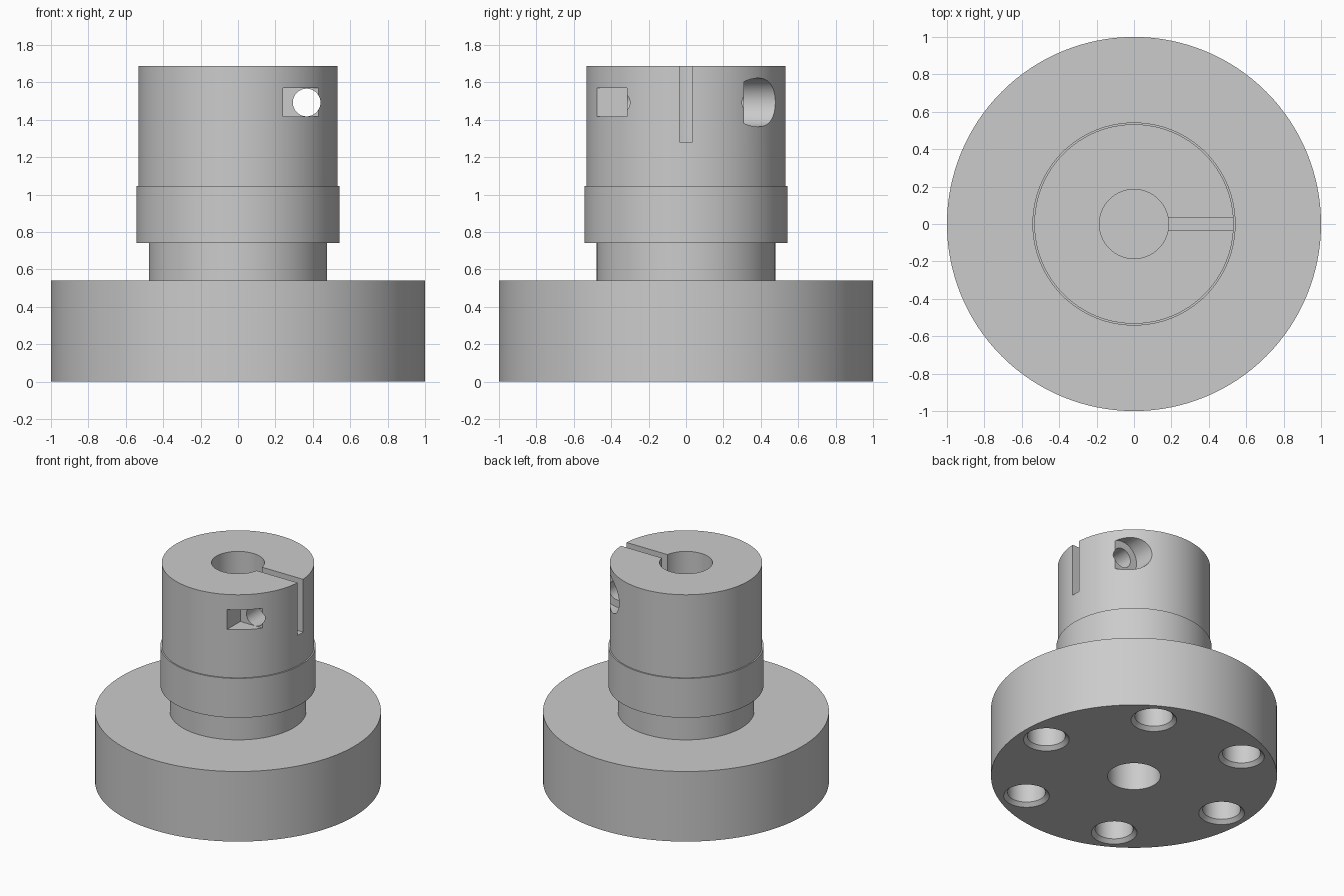
import bpy, bmesh
from math import radians, cos, sin, pi
from mathutils import Matrix, Vector

if "Cube" in bpy.data.objects:
    bpy.data.objects.remove(bpy.data.objects["Cube"])

SIDES = 128
CLAMP_X, CLAMP_Z = 0.367, 1.492

metal = bpy.data.materials.new("plain_grey_metal")
metal.use_nodes = True
colour = (0.6, 0.6, 0.6, 1)
metal.diffuse_color = colour
metal.node_tree.nodes["Principled BSDF"].inputs["Base Color"].default_value = colour


def add_object(name, bm):
    bmesh.ops.recalc_face_normals(bm, faces=bm.faces)
    mesh = bpy.data.meshes.new(name)
    bm.to_mesh(mesh)
    bm.free()
    obj = bpy.data.objects.new(name, mesh)
    mesh.materials.append(metal)
    bpy.context.collection.objects.link(obj)
    return obj


def lathe(name, profile, sides, matrix=Matrix()):
    """Turn a (radius, height) profile, starting and ending on the axis."""
    bm = bmesh.new()
    verts = [bm.verts.new((r, 0, z)) for r, z in profile]
    edges = [bm.edges.new(pair) for pair in zip(verts, verts[1:])]
    bmesh.ops.spin(bm, geom=verts + edges, cent=(0, 0, 0), axis=(0, 0, 1),
                   angle=2 * pi, steps=sides, use_duplicate=False)
    bmesh.ops.remove_doubles(bm, verts=bm.verts, dist=1e-5)
    bm.transform(matrix)
    return add_object(name, bm)


def box(name, low, high):
    bm = bmesh.new()
    bmesh.ops.create_cube(bm, size=1)
    low, high = Vector(low), Vector(high)
    bm.transform(Matrix.Translation((low + high) / 2)
                 @ Matrix.Diagonal((*(high - low), 1)))
    return add_object(name, bm)


def rod_along_y(name, radius, y0, y1):
    matrix = (Matrix.Translation((CLAMP_X, 0, CLAMP_Z))
              @ Matrix.Rotation(radians(-90), 4, 'X'))
    return lathe(name, [(0, y0), (radius, y0), (radius, y1), (0, y1)], 64, matrix)


# Turned body: flange, neck, collar, clamp barrel and a blind bore at each end
hub = lathe("flanged_clamp_hub", [
    (0, 0.95), (0.185, 0.95), (0.185, 1.687), (0.533, 1.687),
    (0.533, 1.046), (0.543, 1.046), (0.543, 0.742), (0.477, 0.742),
    (0.477, 0.541), (1, 0.541), (1, 0), (0.185, 0), (0.185, 0.4), (0, 0.4),
], SIDES)

# Clamp slot, screw hole, nut pocket and screw head recess
cutters = [
    box("slot_cutter", (0.1, -0.034, 1.28), (0.7, 0.034, 1.8)),
    rod_along_y("screw_hole_cutter", 0.074, -0.7, 0.7),
    box("nut_pocket_cutter", (0.24, -0.8, 1.417), (0.8, -0.315, 1.57)),
    rod_along_y("screw_head_cutter", 0.13, 0.31, 0.8),
]

# Ring of chamfered blind holes under the flange
for i in range(6):
    a = i * pi / 3
    cutters.append(lathe("flange_hole_cutter", [
        (0, -0.05), (0.16, -0.05), (0.16, 0), (0.133, 0.027),
        (0.133, 0.4), (0, 0.4)], 48,
        Matrix.Translation((0.8 * cos(a), 0.8 * sin(a), 0))))

for cutter in cutters:
    cutter.hide_render = True
    mod = hub.modifiers.new("cut", 'BOOLEAN')
    mod.operation = 'DIFFERENCE'
    mod.solver = 'EXACT'
    mod.object = cutter

# Apply the cuts, drop the cutters and shade smooth with sharp edges
bpy.ops.object.select_all(action='DESELECT')
hub.select_set(True)
bpy.context.view_layer.objects.active = hub
for mod in list(hub.modifiers):
    bpy.ops.object.modifier_apply(modifier=mod.name)
for cutter in cutters:
    bpy.data.objects.remove(cutter)
bpy.ops.object.shade_smooth_by_angle(angle=radians(30))
